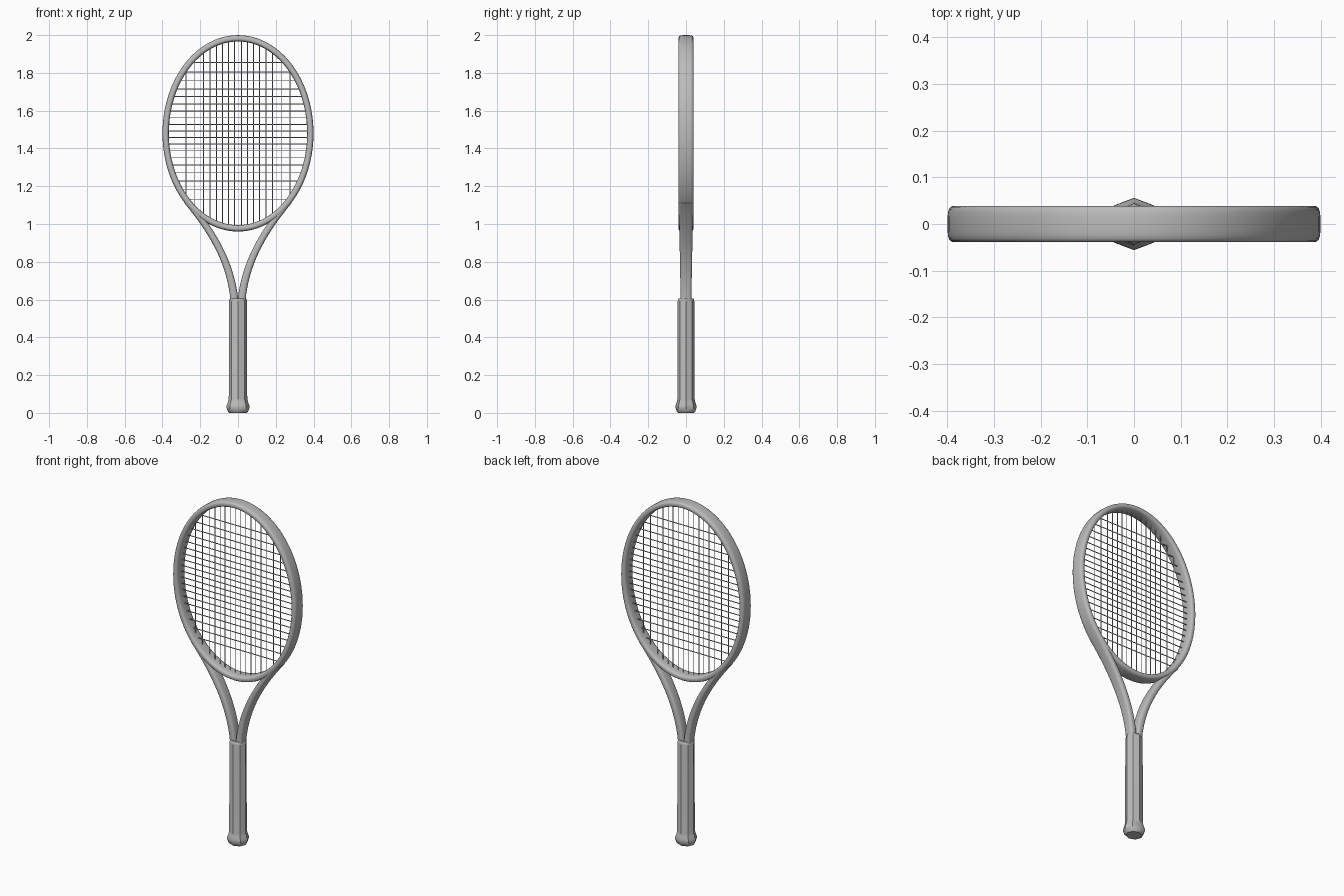
import bpy, bmesh
from math import sin, cos, pi, sqrt, radians, copysign
from mathutils import Vector
from mathutils.geometry import interpolate_bezier

cube = bpy.data.objects.get("Cube")
if cube:
    bpy.data.objects.remove(cube, do_unlink=True)

grey = bpy.data.materials.new("plain grey")
grey.use_nodes = True
grey.diffuse_color = (0.5, 0.5, 0.5, 1)
grey.node_tree.nodes["Principled BSDF"].inputs["Base Color"].default_value = (0.5, 0.5, 0.5, 1)

HEAD_Z = 1.48           # centre of the hoop
HOOP_A, HOOP_B = 0.383, 0.503   # hoop centreline radii


def skin(name, rings, closed=False):
    """Join equal rings of points into a smooth-shaded skin."""
    bm = bmesh.new()
    loops = [[bm.verts.new(p) for p in ring] for ring in rings]
    n = len(loops[0])
    pairs = list(zip(loops, loops[1:]))
    if closed:
        pairs.append((loops[-1], loops[0]))
    else:
        bm.faces.new(loops[0])
        bm.faces.new(loops[-1])
    for a, b in pairs:
        for i in range(n):
            j = (i + 1) % n
            bm.faces.new((a[i], a[j], b[j], b[i]))
    bmesh.ops.recalc_face_normals(bm, faces=bm.faces)
    mesh = bpy.data.meshes.new(name)
    bm.to_mesh(mesh)
    bm.free()
    mesh.materials.append(grey)
    obj = bpy.data.objects.new(name, mesh)
    bpy.context.collection.objects.link(obj)
    bpy.ops.object.select_all(action='DESELECT')
    obj.select_set(True)
    bpy.context.view_layer.objects.active = obj
    bpy.ops.object.shade_smooth_by_angle(angle=radians(40))
    return obj


def section(centre, tangent, half_width, half_depth, sides=20):
    """Rounded-box cross-section; the depth runs along y."""
    across = Vector((tangent.z, 0, -tangent.x)).normalized()
    ring = []
    for i in range(sides):
        a = 2 * pi * (i + 0.5) / sides
        u = copysign(abs(cos(a)) ** 0.6, cos(a))
        v = copysign(abs(sin(a)) ** 0.6, sin(a))
        ring.append(centre + across * u * half_width + Vector((0, v * half_depth, 0)))
    return ring


# Oval hoop
steps = 96
hoop = []
for i in range(steps):
    a = 2 * pi * i / steps
    centre = Vector((HOOP_A * cos(a), 0, HEAD_Z + HOOP_B * sin(a)))
    tangent = Vector((-HOOP_A * sin(a), 0, HOOP_B * cos(a)))
    hoop.append(section(centre, tangent, 0.017, 0.039))
skin("head_hoop", hoop, closed=True)

# Throat arms, curving from the hoop down into the handle
for side, name in ((1, "left_throat_arm"), (-1, "right_throat_arm")):
    ctrl = [Vector((side * x, 0, z)) for x, z in
            ((0.27, 1.12), (0.10, 0.92), (0.03, 0.75), (0.018, 0.58))]
    path = interpolate_bezier(*ctrl, 28)
    rings = []
    for i, p in enumerate(path):
        t = i / (len(path) - 1)
        tangent = path[min(i + 1, len(path) - 1)] - path[max(i - 1, 0)]
        rings.append(section(p, tangent, 0.017 + 0.004 * t, 0.038 - 0.01 * t))
    skin(name, rings)

# Eight-sided grip with a flared butt
profile = [(0.0, 0.046), (0.008, 0.054), (0.028, 0.061), (0.04, 0.06),
           (0.055, 0.054), (0.075, 0.049), (0.59, 0.048), (0.6, 0.046), (0.606, 0.041)]
skin("handle", [[Vector((r * cos(k * pi / 4), 0.92 * r * sin(k * pi / 4), z))
                 for k in range(8)] for z, r in profile])


def strings(name, lines):
    """Straight strings as one bevelled curve."""
    curve = bpy.data.curves.new(name, 'CURVE')
    curve.dimensions = '3D'
    curve.bevel_depth = 0.0025
    curve.bevel_resolution = 1
    for a, b in lines:
        spline = curve.splines.new('POLY')
        spline.points.add(1)
        spline.points[0].co = (*a, 1)
        spline.points[1].co = (*b, 1)
    curve.materials.append(grey)
    bpy.context.collection.objects.link(bpy.data.objects.new(name, curve))


# Main strings
mains = []
for x in (0.018, 0.05, 0.083, 0.115, 0.149, 0.183, 0.229, 0.275):
    h = HOOP_B * sqrt(1 - (x / HOOP_A) ** 2)
    for s in (1, -1):
        mains.append(((s * x, 0, HEAD_Z - h), (s * x, 0, HEAD_Z + h)))
strings("main_strings", mains)

# Cross strings, spaced wider towards both ends
crosses = []
for i in range(-9, 10):
    z = 1.493 + 0.0345 * i + 0.00007 * i ** 3
    w = HOOP_A * sqrt(1 - ((z - HEAD_Z) / HOOP_B) ** 2)
    crosses.append(((-w, 0, z), (w, 0, z)))
strings("cross_strings", crosses)
